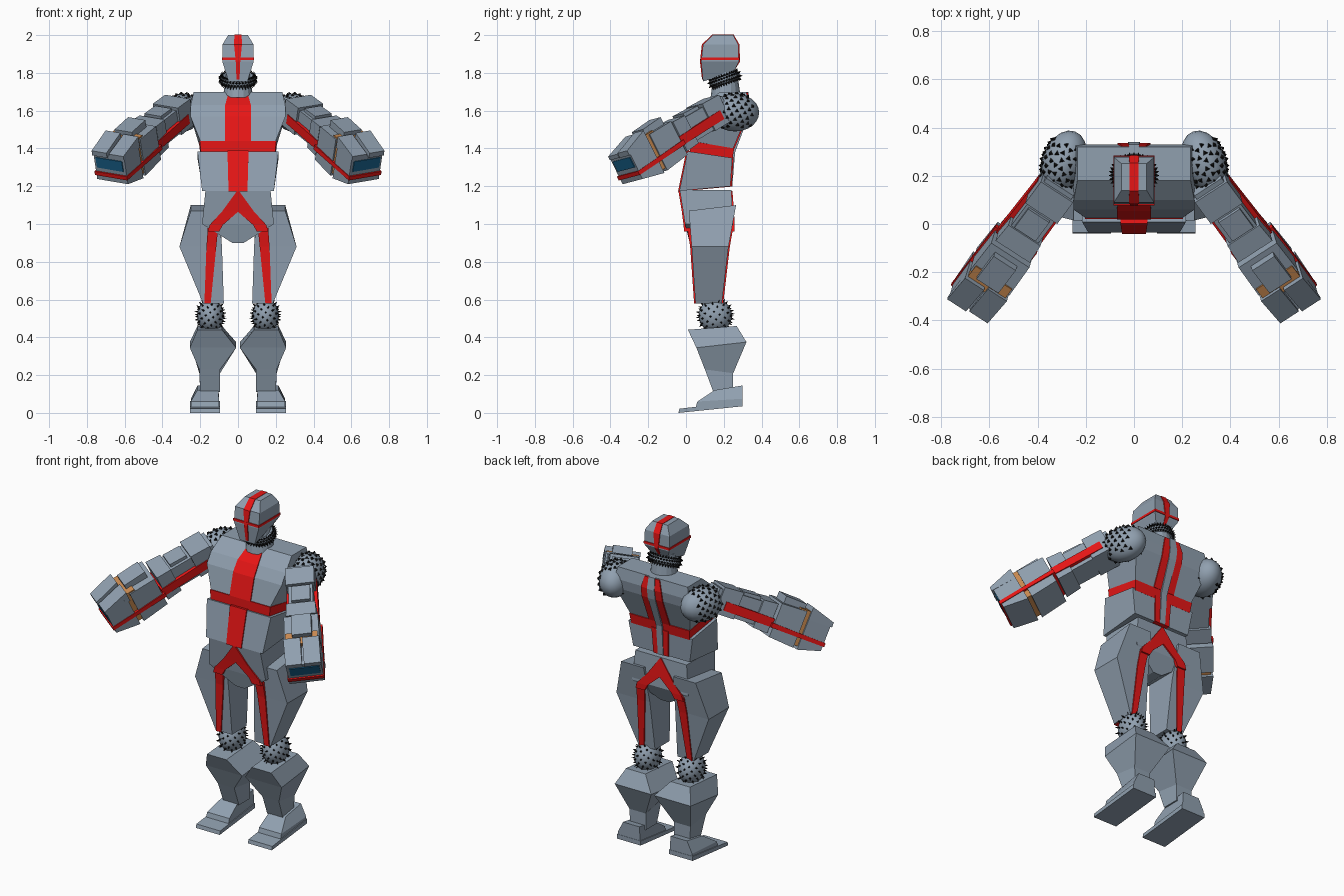
import bpy, bmesh, math
from mathutils import Matrix, Vector

if "Cube" in bpy.data.objects:
    bpy.data.objects.remove(bpy.data.objects["Cube"])


def material(name, rgb):
    m = bpy.data.materials.new(name)
    m.diffuse_color = (*rgb, 1)
    m.use_nodes = True
    m.node_tree.nodes["Principled BSDF"].inputs["Base Color"].default_value = m.diffuse_color
    return m


STEEL = material("steel_grey", (0.28, 0.35, 0.43))
RED = material("red", (0.82, 0.008, 0.008))
BLACK = material("black", (0.006, 0.006, 0.006))
ORANGE = material("orange", (0.58, 0.25, 0.08))
BLUE = material("blue", (0.01, 0.13, 0.28))
IDENT = Matrix.Identity(4)
FLIP = Matrix.Diagonal((-1, 1, 1, 1))


def finish(name, bm, mat, mw=IDENT, smooth=False):
    bm.transform(mw)
    bmesh.ops.recalc_face_normals(bm, faces=bm.faces)
    me = bpy.data.meshes.new(name)
    bm.to_mesh(me)
    bm.free()
    me.materials.append(mat)
    for p in me.polygons:
        p.use_smooth = smooth
    ob = bpy.data.objects.new(name, me)
    bpy.context.collection.objects.link(ob)
    return ob


def loft(name, rings, mat=STEEL, mw=IDENT):
    """Skin four-cornered rings (x0, x1, y_front, y_back, z_front, z_back)."""
    bm = bmesh.new()
    loops = []
    for x0, x1, yf, yb, zf, zb in rings:
        pts = ((x0, yf, zf), (x1, yf, zf), (x1, yb, zb), (x0, yb, zb))
        loops.append([bm.verts.new(p) for p in pts])
    for a, b in zip(loops, loops[1:]):
        for i in range(4):
            j = (i + 1) % 4
            bm.faces.new((a[i], a[j], b[j], b[i]))
    bm.faces.new(loops[0])
    bm.faces.new(loops[-1])
    return finish(name, bm, mat, mw)


def sym(hw, yf, yb, zf, zb=None):
    return (-hw, hw, yf, yb, zf, zf if zb is None else zb)


def pair(name, rings, mat=STEEL):
    loft(name + "_left", rings, mat)
    loft(name + "_right", rings, mat, FLIP)


def ellipsoid(name, mw):
    bm = bmesh.new()
    bmesh.ops.create_uvsphere(bm, u_segments=20, v_segments=12, radius=1)
    return finish(name, bm, STEEL, mw, True)


def spikes(name, items, r, h, mw=IDENT, sides=4):
    """Small cones at (position, direction) pairs."""
    bm = bmesh.new()
    for pos, d in items:
        rot = Vector(d).to_track_quat('Z', 'Y').to_matrix().to_4x4()
        m = Matrix.Translation(Vector(pos) + Vector(d) * h * 0.45) @ rot
        bmesh.ops.create_cone(bm, cap_ends=True, segments=sides, radius1=r,
                              radius2=0, depth=h, matrix=m)
    return finish(name, bm, BLACK, mw)


def ball_points(mw, n, keep=lambda v: True):
    """Evenly spread surface points with normals on a transformed unit ball."""
    out = []
    nm = mw.to_3x3().inverted().transposed()
    for i in range(n):
        z = 1 - (2 * i + 1) / n
        a, q = i * 2.39996, math.sqrt(1 - z * z)
        v = Vector((q * math.cos(a), q * math.sin(a), z))
        if keep(v):
            out.append((mw @ v, (nm @ v).normalized()))
    return out


# Head with visor band and crest stripe
loft("head", [sym(.05, .09, .25, 1.755, 1.80), sym(.083, .08, .28, 1.86),
              sym(.083, .09, .277, 1.95), sym(.052, .14, .25, 2.0)])
loft("visor_band", [sym(.086, .076, .284, 1.868), sym(.086, .076, .284, 1.882)], RED)
loft("head_stripe", [sym(.008, .085, .255, 1.765, 1.81), sym(.012, .074, .286, 1.86),
                     sym(.021, .084, .283, 1.95), sym(.019, .137, .253, 2.002)], RED)

# Neck and spiked collar
bm = bmesh.new()
bmesh.ops.create_cone(bm, cap_ends=True, segments=16, radius1=.08, radius2=.06, depth=.14)
finish("neck", bm, STEEL, Matrix.Translation((0, .21, 1.74)))
tilt = Matrix.Translation((0, .205, 1.765)) @ Matrix.Rotation(math.radians(20), 4, 'X')
bm = bmesh.new()
seg, tube = 24, 8
grid = []
for i in range(seg):
    a = math.tau * i / seg
    grid.append([bm.verts.new(((.076 + .016 * math.cos(b)) * math.cos(a),
                               (.066 + .016 * math.cos(b)) * math.sin(a),
                               .024 * math.sin(b)))
                 for b in (math.tau * j / tube for j in range(tube))])
for i in range(seg):
    for j in range(tube):
        k, l = (i + 1) % seg, (j + 1) % tube
        bm.faces.new((grid[i][j], grid[k][j], grid[k][l], grid[i][l]))
finish("collar", bm, STEEL, tilt, True)
items = []
for row, b in enumerate((-1.0, -.35, .35, 1.0)):
    for i in range(34):
        a = math.tau * (i + row % 2 * .5) / 34
        c, s = math.cos(a), math.sin(a)
        items.append((((.076 + .016 * math.cos(b)) * c, (.066 + .016 * math.cos(b)) * s,
                       .024 * math.sin(b)),
                      (c * math.cos(b), s * math.cos(b), math.sin(b))))
spikes("collar_spikes", items, .0075, .016, tilt)

# Torso: chest, red belt, abdomen, pelvis
loft("chest", [sym(.2, .025, .25, 1.44, 1.40), sym(.252, .06, .32, 1.57),
               sym(.25, .10, .33, 1.63), sym(.235, .18, .32, 1.70)])
loft("belt", [sym(.196, .02, .245, 1.375, 1.34), sym(.203, .02, .255, 1.44, 1.40)], RED)
loft("abdomen", [sym(.19, -.035, .235, 1.175, 1.20), sym(.215, .008, .245, 1.385, 1.35)])
loft("pelvis", [sym(.03, .02, .20, .90), sym(.19, -.005, .25, 1.0), sym(.172, -.033, .24, 1.18)])

# Central stripe front and back, with a grey spine on the back
loft("chest_stripe", [sym(.07, .018, .257, 1.44, 1.40), sym(.07, .053, .327, 1.57),
                      sym(.068, .093, .337, 1.63), sym(.05, .172, .327, 1.695)], RED)
loft("abdomen_stripe", [sym(.05, -.042, .242, 1.172, 1.198),
                        sym(.056, .002, .252, 1.39, 1.355)], RED)
loft("spine", [sym(.018, .1, .245, 1.198), sym(.02, .1, .26, 1.38),
               sym(.025, .2, .331, 1.57), sym(.025, .2, .341, 1.63), sym(.02, .25, .33, 1.70)])
pair("hip_stripe", [(.10, .16, -.010, .256, .96, .96), (.08, .15, -.013, .258, .995, .995),
                    (0, .085, -.022, .254, 1.065, 1.065), (0, .005, -.040, .246, 1.175, 1.175)], RED)

# Legs
pair("thigh", [(.075, .185, .05, .19, .58, .58), (.085, .31, .03, .225, .88, .88),
               (.10, .25, .015, .265, 1.07, 1.10)])
pair("thigh_stripe", [(.145, .178, .043, .197, .578, .578), (.115, .167, .022, .232, .88, .88),
                      (.105, .16, .006, .25, .98, .98)], RED)
pair("shin", [(.095, .20, .145, .25, .11, .11), (.095, .205, .10, .25, .23, .21),
              (.01, .255, .055, .32, .345, .375), (.085, .215, .01, .268, .44, .46)])
pair("sole", [(.095, .255, -.04, .30, 0, .035), (.095, .255, -.035, .30, .022, .062)])
pair("foot", [(.10, .25, .05, .298, .025, .055), (.10, .25, .06, .298, .06, .075),
              (.105, .215, .15, .298, .12, .145)])

# Arm frame: across the arm, up from it, and along it, with a slight roll
along = Vector((.54, -.72, -.438)).normalized()
side = Vector((.8, .6, 0))
up = along.cross(side).normalized()
if up.z < 0:
    up = -up
roll = math.radians(9)
side, up = side * math.cos(roll) + up * math.sin(roll), up * math.cos(roll) - side * math.sin(roll)
start = Vector((.675, -.32, 1.30)) - along * .7
arm = Matrix.Identity(4)
for c, v in enumerate((side, up, along, start)):
    for r in range(3):
        arm[r][c] = v[r]

# Arm blocks: (name, colour, ring at start, ring at end); ring = across, up, along
blocks = [
    ("shoulder_plate", STEEL, (-.08, .08, -.07, .085, .02), (-.08, .08, -.07, .09, .14)),
    ("upper_arm", STEEL, (-.068, .068, -.065, .07, .0), (-.068, .068, -.065, .075, .30)),
    ("upper_arm_plate", STEEL, (-.05, .055, .05, .09, .155), (-.05, .055, .05, .095, .26)),
    ("elbow", STEEL, (-.08, .08, -.08, .085, .27), (-.085, .085, -.085, .09, .36)),
    ("forearm", STEEL, (-.095, .095, -.10, .10, .375), (-.098, .098, -.115, .10, .535)),
    ("forearm_plate", STEEL, (-.05, .06, .08, .142, .40), (-.05, .06, .08, .135, .535)),
    ("wrist_band", ORANGE, (-.09, .09, -.10, .108, .50), (-.09, .09, -.10, .106, .58)),
    ("hand", STEEL, (-.1, .1, -.118, .085, .56), (-.098, .098, -.085, .07, .70)),
    ("inner_knuckle", STEEL, (-.1, -.006, .06, .125, .55), (-.098, -.006, .06, .082, .705)),
    ("outer_knuckle", STEEL, (.006, .1, .06, .135, .56), (.006, .1, .06, .088, .71)),
    ("upper_arm_stripe", RED, (-.084, .084, -.04, .012, .06), (-.09, .09, -.045, .005, .37)),
    ("hand_stripe", RED, (-.103, .103, -.045, -.018, .36), (-.103, .103, -.058, -.036, .708)),
    ("hand_panel", BLUE, (-.082, .085, -.012, .048, .69), (-.082, .085, -.012, .048, .705)),
]
ball = (Matrix.Translation((.29, .26, 1.59)) @ Matrix.Rotation(math.radians(20), 4, 'Z')
        @ Matrix.Diagonal((.09, .132, .1, 1)))
knee = Matrix.Translation((.146, .155, .515)) @ Matrix.Diagonal((.07, .088, .088, 1))
for tag, flip in (("left", IDENT), ("right", FLIP)):
    for name, mat, a, b in blocks:
        loft(f"{name}_{tag}", [(*a, a[4]), (*b, b[4])], mat, flip @ arm)
    # Spiked shoulder and knee joints
    ellipsoid(f"shoulder_ball_{tag}", flip @ ball)
    pts = ball_points(ball, 150, lambda v: v.y < .55 and v.x > -.75 and v.z > -.8)
    spikes(f"shoulder_spikes_{tag}", pts, .0125, .012, flip, 3)
    ellipsoid(f"knee_ball_{tag}", flip @ knee)
    spikes(f"knee_spikes_{tag}", ball_points(knee, 90), .006, .018, flip)
